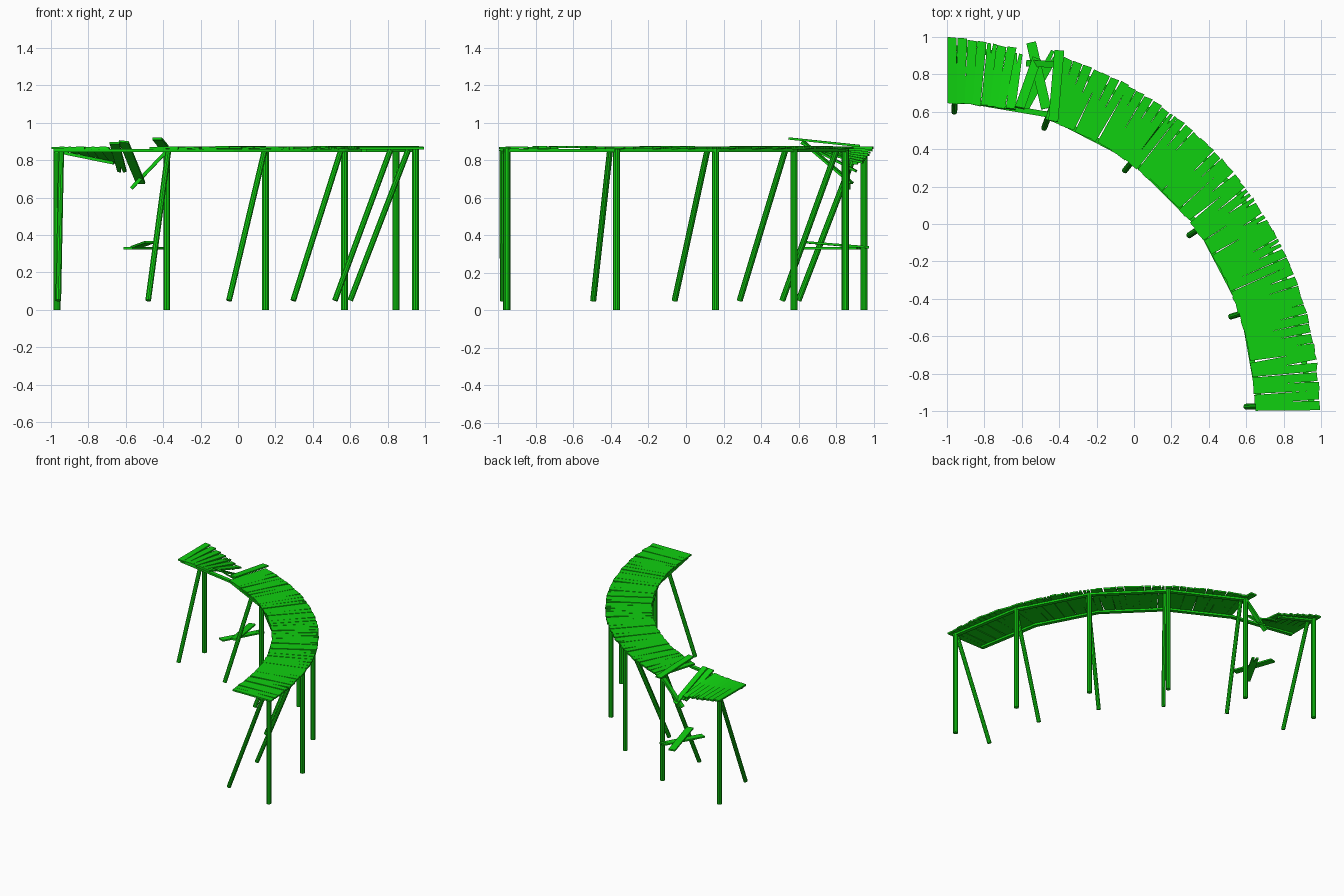
import bpy, bmesh, math, random
from mathutils import Vector, Matrix

random.seed(7)
if "Cube" in bpy.data.objects:
    bpy.data.objects.remove(bpy.data.objects["Cube"], do_unlink=True)

green = bpy.data.materials.new("green_wood")
green.diffuse_color = (0.005, 0.63, 0.005, 1)
green.use_nodes = True
green.node_tree.nodes["Principled BSDF"].inputs["Base Color"].default_value = (0.005, 0.63, 0.005, 1)


def finish(name, bm):
    bmesh.ops.recalc_face_normals(bm, faces=bm.faces)
    mesh = bpy.data.meshes.new(name)
    bm.to_mesh(mesh)
    bm.free()
    mesh.materials.append(green)
    obj = bpy.data.objects.new(name, mesh)
    bpy.context.collection.objects.link(obj)
    return obj


def polar(angle, radius, z):
    """Point on the walkway, measured about the centre of its curve."""
    a = math.radians(angle)
    return Vector((radius * math.cos(a) - 1, radius * math.sin(a) - 1, z))


def frame(p, q):
    """Matrix with x along p to q, y level and z upward."""
    x = (q - p).normalized()
    y = Vector((0, 0, 1)).cross(x).normalized()
    m = Matrix((x, y, x.cross(y))).transposed().to_4x4()
    m.translation = p
    return m


def board(name, p, q, width, thick, rough=0.0, notch=False):
    """Flat board from p to q with uneven sawn ends and an optional split."""
    length, h = (q - p).length, width / 2
    j = lambda: random.uniform(-rough, rough)
    outline = [(j(), -h + j() / 3), (length + j(), -h + j() / 3)]
    if notch:
        outline += [(length, -h / 4), (length - 0.06, 0), (length, h / 4)]
    outline += [(length + j(), h + j() / 3), (j(), h + j() / 3)]
    bm = bmesh.new()
    face = bm.faces.new([bm.verts.new((x, y, -thick / 2)) for x, y in outline])
    top = bmesh.ops.extrude_face_region(bm, geom=[face])["geom"]
    bmesh.ops.translate(bm, vec=(0, 0, thick),
                        verts=[v for v in top if isinstance(v, bmesh.types.BMVert)])
    bm.transform(frame(p, q))
    return finish(name, bm)


def pole(name, p, q, radius):
    """Round pole from p to q."""
    bm = bmesh.new()
    axis = q - p
    bmesh.ops.create_cone(bm, cap_ends=True, segments=10, radius1=radius,
                          radius2=radius, depth=axis.length)
    turn = Vector((0, 0, 1)).rotation_difference(axis).to_matrix().to_4x4()
    bm.transform(Matrix.Translation((p + q) / 2) @ turn)
    return finish(name, bm)


# Upright outer posts and the raking struts beside them
stations = [1.3 + 17.55 * i for i in range(6)]
for i, a in enumerate(stations):
    pole(f"post_{i}", polar(a, 1.95, 0), polar(a, 1.95, 0.86), 0.019)
    pole(f"strut_{i}", polar(a - 0.45, 1.6, 0.05), polar(a - 0.7, 1.91, 0.855), 0.016)

# Straight rails carrying the deck; the outer one is broken in the last bay
for i, (a, b) in enumerate(zip(stations, stations[1:])):
    board(f"inner_rail_{i}", polar(a - 0.4, 1.675, 0.852), polar(b + 0.4, 1.675, 0.852), 0.03, 0.016)
    if i < 4:
        board(f"outer_rail_{i}", polar(a - 0.4, 1.95, 0.852), polar(b + 0.4, 1.95, 0.852), 0.03, 0.016)
board("broken_rail_high", polar(89.5, 1.945, 0.85), polar(80, 1.93, 0.785), 0.03, 0.016)
board("broken_rail_low", Vector((-0.37, 0.85, 0.86)), Vector((-0.57, 0.86, 0.65)), 0.035, 0.018)

# Sound deck planks
count = 47
for i in range(count):
    a = 0.85 + 1.52 * i
    skew = random.uniform(-0.35, 0.35) if i else 0
    z = 0.867 + random.uniform(-0.003, 0.003)
    board(f"plank_{i}", polar(a + skew, 1.645, z), polar(a - skew * 0.6, 1.992, z),
          random.uniform(0.046, 0.051), 0.012, 0.005, random.random() < 0.15)

# Planks of the far end, sagging more towards the break
for i in range(7):
    a = 89.2 - 1.55 * i
    drop = 0.013 * i
    board(f"sagging_plank_{i}", polar(a + random.uniform(-0.3, 0.3), 1.645, 0.866),
          polar(a, 1.995 - 0.004 * i, 0.866 - drop), 0.049, 0.012, 0.006, i == 4)

# Loose planks: tipped up, hanging and fallen, as (start, end)
loose = {
    "tipped_plank": ((-0.43, 0.55, 0.915), (-0.40, 0.93, 0.875)),
    "hanging_plank_a": ((-0.66, 0.62, 0.89), (-0.62, 0.91, 0.74)),
    "hanging_plank_b": ((-0.61, 0.62, 0.90), (-0.52, 0.88, 0.68)),
    "fallen_plank_a": ((-0.59, 0.62, 0.33), (-0.42, 0.92, 0.33)),
    "fallen_plank_b": ((-0.47, 0.62, 0.363), (-0.55, 0.965, 0.335)),
}
for name, (p, q) in loose.items():
    board(name, Vector(p), Vector(q), 0.052, 0.012, 0.006, name.endswith("a"))
